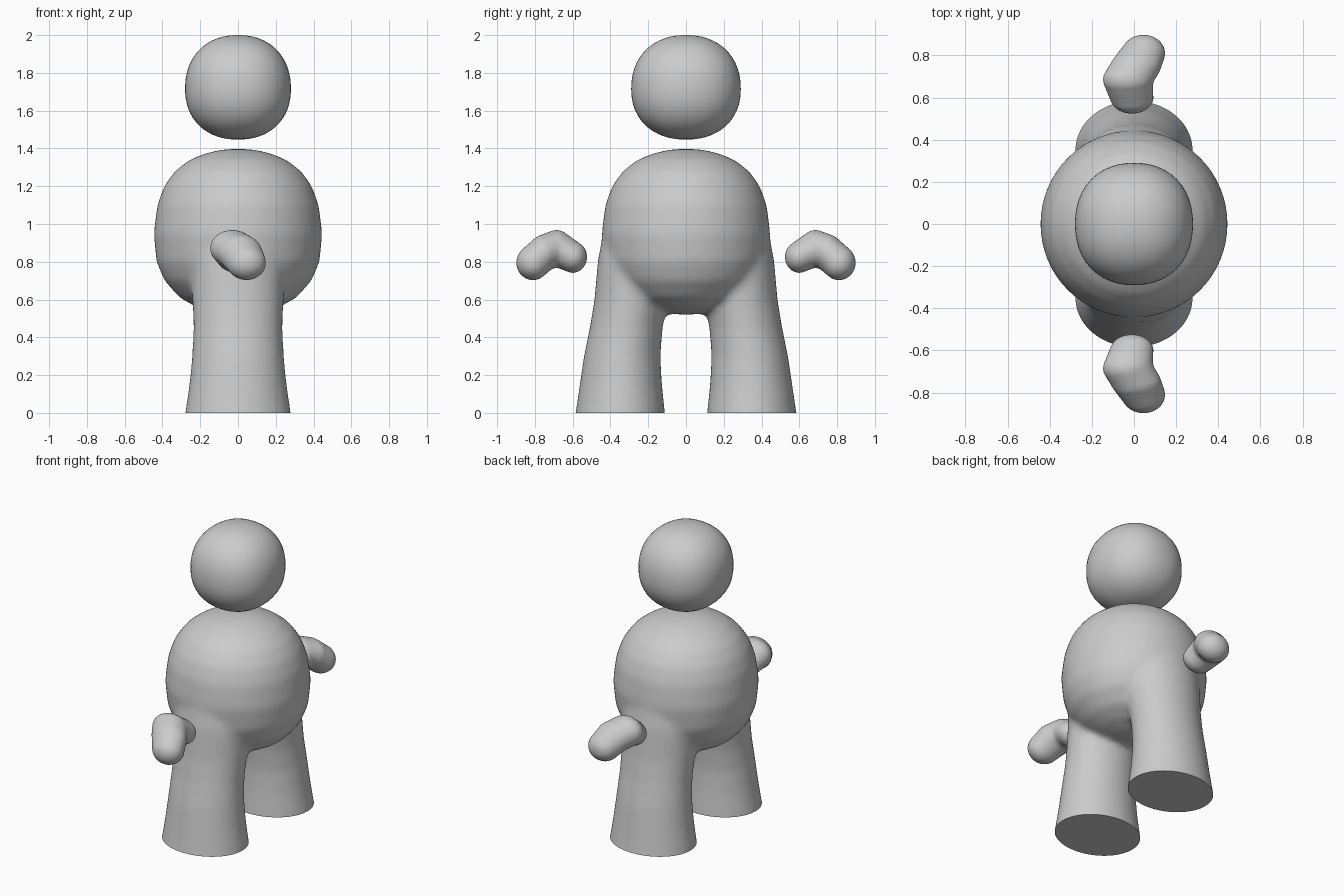
import bpy, bmesh, math
from mathutils import Vector, Matrix

if "Cube" in bpy.data.objects:
    bpy.data.objects.remove(bpy.data.objects["Cube"])


def finish(name, bm):
    bmesh.ops.recalc_face_normals(bm, faces=bm.faces)
    me = bpy.data.meshes.new(name)
    bm.to_mesh(me)
    bm.free()
    ob = bpy.data.objects.new(name, me)
    bpy.context.collection.objects.link(ob)
    bpy.ops.object.select_all(action='DESELECT')
    bpy.context.view_layer.objects.active = ob
    ob.select_set(True)
    return ob


def loft(bm, sections, n=48):
    """Stack of elliptical rings: (z, centre y, x radius, y radius), capped."""
    rings = []
    for z, cy, rx, ry in sections:
        rings.append([bm.verts.new((rx * math.cos(2 * math.pi * i / n),
                                    cy + ry * math.sin(2 * math.pi * i / n), z))
                      for i in range(n)])
    for a, b in zip(rings, rings[1:]):
        for i in range(n):
            j = (i + 1) % n
            bm.faces.new((a[i], a[j], b[j], b[i]))
    bm.faces.new(rings[0][::-1])
    bm.faces.new(rings[-1])


def fuse(ob, voxel, rounds):
    """Melt overlapping shells into one soft skin."""
    m = ob.modifiers.new("fuse", 'REMESH')
    m.mode = 'VOXEL'
    m.voxel_size = voxel
    s = ob.modifiers.new("soften", 'SMOOTH')
    s.factor = 0.5
    s.iterations = rounds
    for name in ("fuse", "soften"):
        bpy.ops.object.modifier_apply(modifier=name)


# Body: round torso melted into two flared legs
bm = bmesh.new()
torso = [(0.52, .03), (0.53, .12), (0.56, .22), (0.61, .31), (0.7, .39), (0.8, .432),
         (0.95, .447), (1.1, .428), (1.2, .392), (1.28, .335), (1.34, .257),
         (1.375, .17), (1.393, .09), (1.398, .02)]
loft(bm, [(z, 0, r, r) for z, r in torso])
legs = [(-0.12, .358, .295, .25), (0, .348, .28, .237), (0.15, .345, .258, .218),
        (0.3, .338, .243, .203), (0.45, .317, .236, .193), (0.6, .29, .242, .195),
        (0.8, .268, .25, .2), (0.95, .24, .24, .2)]
for side in (-1, 1):
    loft(bm, [(z, side * cy, rx, ry) for z, cy, rx, ry in legs])
body = finish("body", bm)
fuse(body, 0.016, 22)

# Flat soles
bm = bmesh.new()
bm.from_mesh(body.data)
bmesh.ops.bisect_plane(bm, geom=bm.verts[:] + bm.edges[:] + bm.faces[:],
                       plane_co=(0, 0, 0), plane_no=(0, 0, 1), clear_inner=True)
bmesh.ops.holes_fill(bm, edges=[e for e in bm.edges if e.is_boundary], sides=0)
bm.to_mesh(body.data)
bm.free()
bpy.ops.object.shade_smooth_by_angle(angle=math.radians(50))

# Head: slightly squared ball
bm = bmesh.new()
bmesh.ops.create_uvsphere(bm, u_segments=48, v_segments=32, radius=1)
p = 2.2
for v in bm.verts:
    c = v.co / sum(abs(a) ** p for a in v.co) ** (1 / p)
    v.co = (c.x * 0.28, c.y * 0.29, 1.715 + c.z * (0.285 if c.z > 0 else 0.268))
finish("head", bm)
bpy.ops.object.shade_smooth_by_angle(angle=math.radians(60))

# Hands: bent bean shapes, centre and radii of each lobe
lobes = [((-.01, .60, .825), (.105, .078, .085)),
         ((-.03, .685, .872), (.12, .085, .098)),
         ((.01, .75, .848), (.12, .085, .098)),
         ((.045, .81, .795), (.105, .09, .094))]
for side, name in ((-1, "front_hand"), (1, "back_hand")):
    bm = bmesh.new()
    for (c0, r0), (c1, r1) in zip(lobes, lobes[1:]):
        for k in range(4):
            c = Vector(c0).lerp(Vector(c1), k / 3)
            r = Vector(r0).lerp(Vector(r1), k / 3)
            mat = Matrix.Translation((c.x, side * c.y, c.z)) @ Matrix.Diagonal((*r, 1))
            bmesh.ops.create_icosphere(bm, subdivisions=3, radius=1, matrix=mat)
    hand = finish(name, bm)
    fuse(hand, 0.01, 10)
    bpy.ops.object.shade_smooth_by_angle(angle=math.radians(80))
